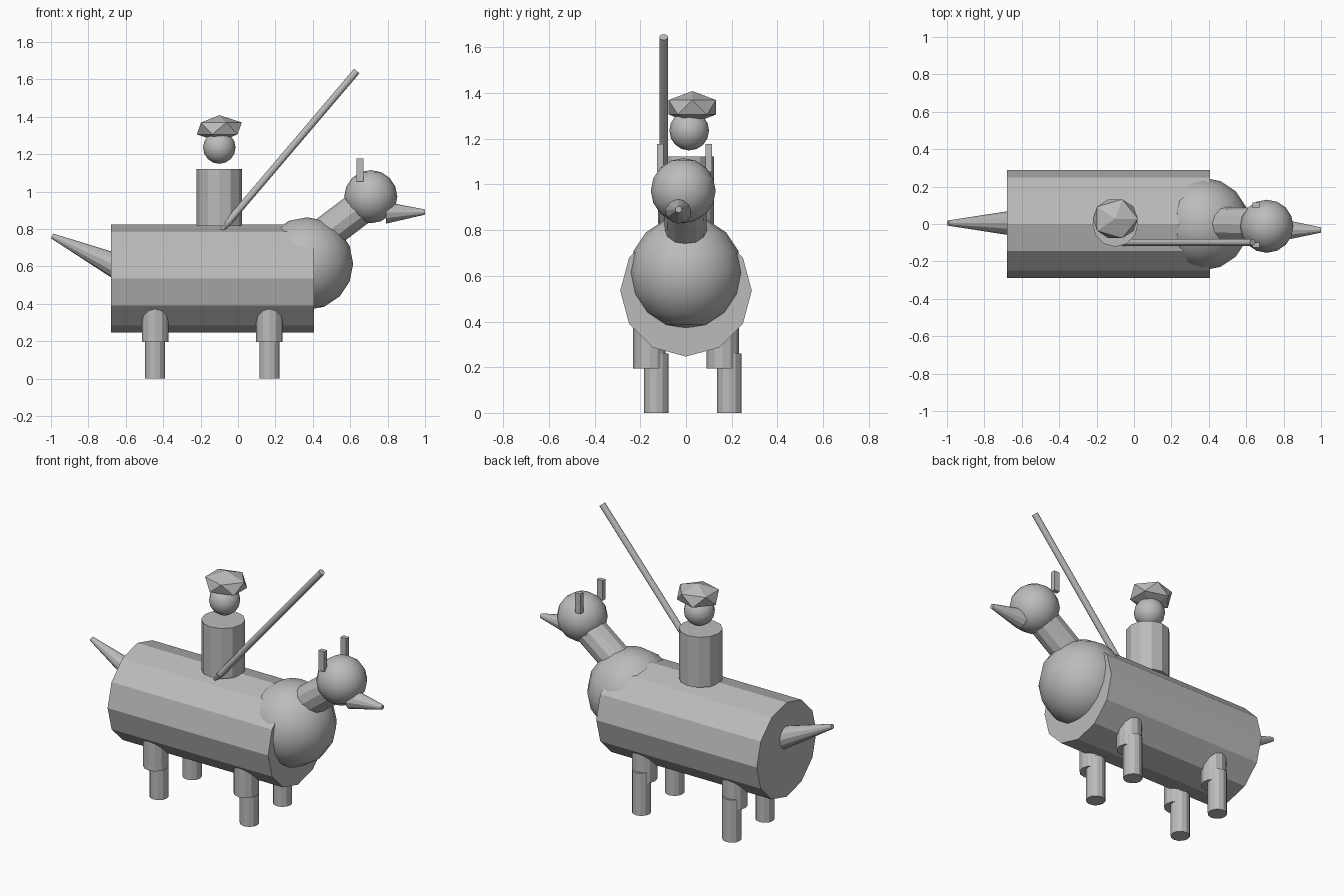
import bpy
import math
from mathutils import Vector

cube = bpy.data.objects.get("Cube")
if cube:
    bpy.data.objects.remove(cube, do_unlink=True)

grey = bpy.data.materials.new("plain_grey")
grey.use_nodes = True
grey.diffuse_color = (0.5, 0.5, 0.5, 1)
grey.node_tree.nodes["Principled BSDF"].inputs["Base Color"].default_value = (0.5, 0.5, 0.5, 1)


def finish(name):
    """Name the new part, colour it and smooth only its shallow edges."""
    obj = bpy.context.object
    obj.name = name
    obj.data.materials.append(grey)
    bpy.ops.object.shade_smooth_by_angle(angle=math.radians(28))
    return obj


def rod(name, start, end, r1, r2=None, sides=12):
    """Straight or tapered cylinder between two points."""
    a, b = Vector(start), Vector(end)
    bpy.ops.mesh.primitive_cone_add(
        vertices=sides, radius1=r1, radius2=r1 if r2 is None else r2,
        depth=(b - a).length, location=(a + b) / 2,
        rotation=(b - a).to_track_quat('Z', 'Y').to_euler())
    return finish(name)


def ball(name, centre, radius):
    bpy.ops.mesh.primitive_uv_sphere_add(segments=16, ring_count=8, radius=radius, location=centre)
    return finish(name)


# Animal: barrel body, chest, neck, head, beak and tail
rod("body", (-0.68, 0, 0.535), (0.405, 0, 0.535), 0.288)
ball("chest", (0.368, 0, 0.615), 0.248)
rod("neck", (0.469, 0, 0.776), (0.69, -0.005, 0.942), 0.092)
ball("head", (0.71, -0.012, 0.973), 0.142)
rod("beak", (0.79, -0.032, 0.887), (1.0, -0.032, 0.891), 0.058, 0.014)
rod("tail", (-0.60, 0.005, 0.579), (-0.994, 0.005, 0.763), 0.075, 0.014)

# Upright square ears
for side, y in (("right", -0.112), ("left", 0.1)):
    bpy.ops.mesh.primitive_cube_add(size=1, location=(0.652, y, 1.116))
    bpy.context.object.scale = (0.038, 0.028, 0.122)
    finish(side + "_ear")

# Legs: wide upper sleeve, narrower lower leg set slightly to the left
for end, x in (("back", -0.443), ("front", 0.168)):
    for side, y in (("right", -0.16), ("left", 0.16)):
        leg = end + "_" + side
        rod(leg + "_upper_leg", (x, y, 0.195), (x, y, 0.45), 0.071)
        rod(leg + "_lower_leg", (x, y + 0.03, 0), (x, y + 0.03, 0.26), 0.054)

# Rider: torso, floating head and faceted cap
rod("rider_torso", (-0.1, 0, 0.815), (-0.1, 0, 1.122), 0.122)
ball("rider_head", (-0.1, 0.014, 1.236), 0.087)
bpy.ops.mesh.primitive_ico_sphere_add(subdivisions=1, radius=1, location=(-0.1, 0.028, 1.338))
bpy.context.object.scale = (0.135, 0.122, 0.071)
finish("rider_cap")

# Lance with a small leaf-shaped point at its lower end
foot, top = Vector((-0.088, -0.098, 0.795)), Vector((0.635, -0.098, 1.645))
wide = foot.lerp(top, 0.05)
rod("lance_shaft", wide, top, 0.019)
rod("lance_point", foot, wide, 0.008, 0.022)
